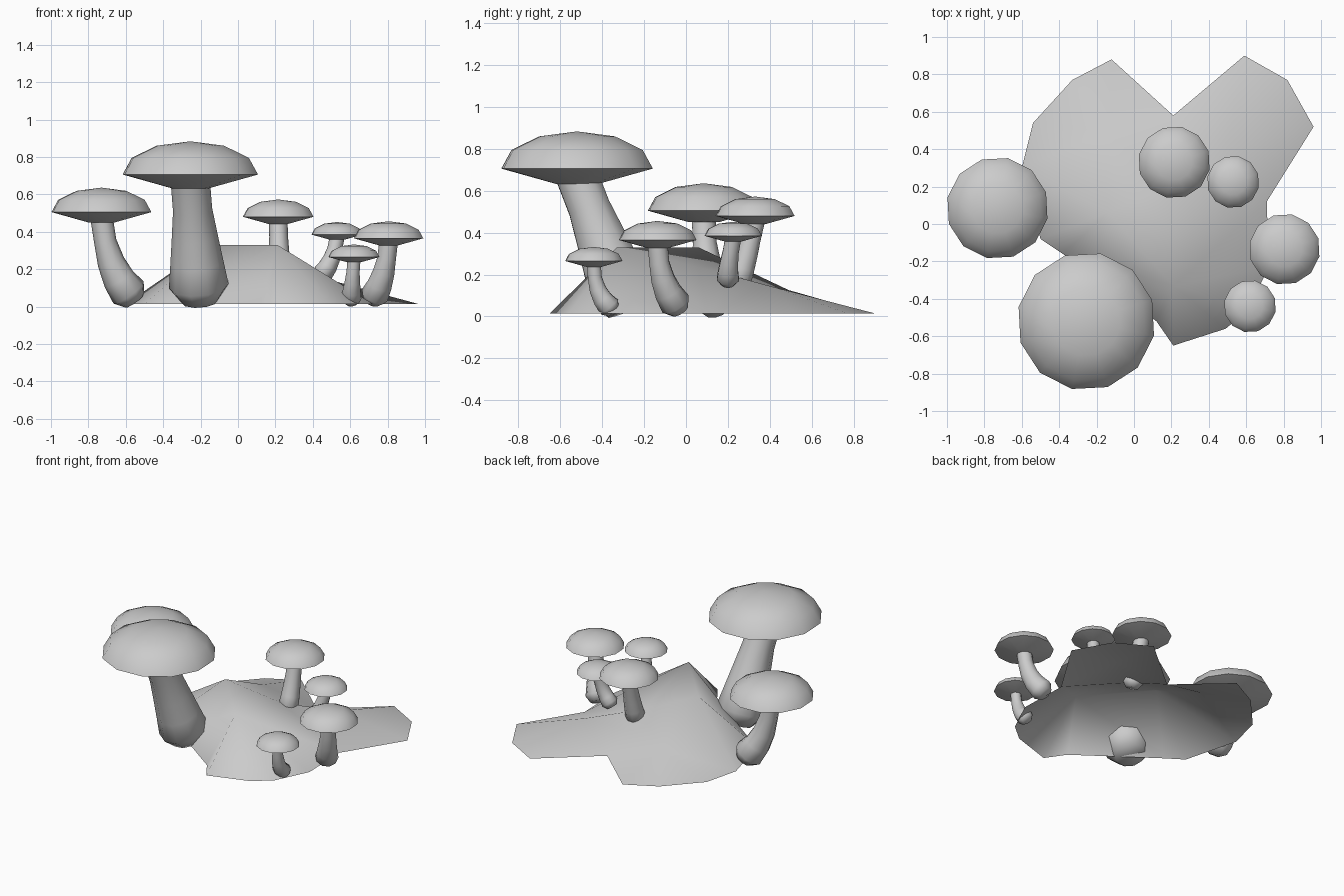
import bpy, bmesh
from math import pi, sin, cos, radians
from mathutils import Vector
from mathutils.geometry import delaunay_2d_cdt, interpolate_bezier

cube = bpy.data.objects.get("Cube")
if cube:
    bpy.data.objects.remove(cube)

GREY = (0.6, 0.6, 0.6, 1)
grey = bpy.data.materials.new("plain_grey")
grey.use_nodes = True
grey.diffuse_color = GREY
grey.node_tree.nodes["Principled BSDF"].inputs["Base Color"].default_value = GREY


def finish(name, bm, angle, recalc=True):
    """Turn a bmesh into a smooth object with sharp edges kept."""
    if recalc:
        bmesh.ops.recalc_face_normals(bm, faces=bm.faces[:])
    mesh = bpy.data.meshes.new(name)
    bm.to_mesh(mesh)
    bm.free()
    mesh.materials.append(grey)
    obj = bpy.data.objects.new(name, mesh)
    bpy.context.collection.objects.link(obj)
    bpy.ops.object.select_all(action='DESELECT')
    obj.select_set(True)
    bpy.context.view_layer.objects.active = obj
    bpy.ops.object.shade_smooth_by_angle(angle=radians(angle))
    return obj


def bridge(bm, lower, upper):
    n = len(lower)
    for i in range(n):
        j = (i + 1) % n
        bm.faces.new((lower[i], lower[j], upper[j], upper[i]))


def cap(name, centre, r):
    """Low dome with a sharp rim and a shallow cone below."""
    bm = bmesh.new()
    x, y, z = centre
    rings = [(0.27 * r, -0.2 * r)]
    rings += [(r * cos(a * pi / 6), 0.48 * r * sin(a * pi / 6)) for a in range(3)]
    loops = []
    for rad, h in rings:
        turn = [radians(30 * i + 18) for i in range(12)]
        loops.append([bm.verts.new((x + rad * cos(t), y + rad * sin(t), z + h)) for t in turn])
    for a, b in zip(loops, loops[1:]):
        bridge(bm, a, b)
    bm.faces.new(loops[0])
    apex = bm.verts.new((x, y, z + 0.48 * r))
    top = loops[-1]
    for i in range(12):
        bm.faces.new((top[i], top[(i + 1) % 12], apex))
    finish(name, bm, 50)


def stem(name, base, bend, top, r_base, r_top):
    """Curved tapering stalk with a bulging foot."""
    bm = bmesh.new()
    base, bend, top = Vector(base), Vector(bend), Vector(top)
    path = interpolate_bezier(base, base.lerp(bend, 0.67), top.lerp(bend, 0.67), top, 5)
    loops = []
    for k, p in enumerate(path):
        along = (path[min(k + 1, 4)] - path[max(k - 1, 0)]).normalized()
        side = Vector((0, 1, 0)).cross(along).normalized()
        front = along.cross(side)
        r = r_base + (r_top - r_base) * min(1, k / 3)
        if k == 0:
            # rounded foot below the widest ring
            foot = [(p - along * r_base * 0.55, r * 0.62), (p, r)]
        else:
            foot = [(p, r)]
        for c, rad in foot:
            loops.append([bm.verts.new(c + rad * (side * cos(i * pi / 5) + front * sin(i * pi / 5)))
                          for i in range(10)])
    for a, b in zip(loops, loops[1:]):
        bridge(bm, a, b)
    bm.faces.new(loops[0])
    bm.faces.new(loops[-1])
    finish(name, bm, 60)


# mound: open two-lobed sheet with a ridge
rim = [(0.96, 0.52), (0.82, 0.77), (0.59, 0.9), (0.21, 0.58), (-0.12, 0.88),
       (-0.33, 0.77), (-0.54, 0.54), (-0.6, 0.3), (-0.5, -0.08), (-0.38, -0.16),
       (0.12, -0.52), (0.21, -0.65), (0.49, -0.56), (0.61, -0.46), (0.72, -0.23), (0.71, 0.12)]
peaks = [(0.21, -0.33, 0.33), (-0.14, 0.06, 0.33), (0.5, 0.42, 0.14),
         (-0.15, 0.49, 0.126), (0.2, 0.2, 0.2)]
n = len(rim)
heights = [0.015] * n + [p[2] for p in peaks]
points = [Vector(p) for p in rim] + [Vector(p[:2]) for p in peaks]
edges = [(i, (i + 1) % n) for i in range(n)] + [(n, n + 1), (n + 1, n + 3)]
cos2d, _, tris, source, _, _ = delaunay_2d_cdt(points, edges, [], 1, 1e-5)
bm = bmesh.new()
verts = [bm.verts.new((c.x, c.y, heights[s[0]] if s else 0.015)) for c, s in zip(cos2d, source)]
for t in tris:
    bm.faces.new([verts[i] for i in t])
for f in bm.faces:
    f.normal_update()
    if f.normal.z < 0:
        f.normal_flip()
finish("mound", bm, 60, recalc=False)

# mushrooms: name, cap centre, cap radius, stem base, stem bend, base radius, top radius
mushrooms = [
    ("tall", (-0.255, -0.52, 0.706), 0.37, (-0.21, -0.31, 0.11), (-0.23, -0.4, 0.36), 0.16, 0.105),
    ("left", (-0.73, 0.085, 0.505), 0.273, (-0.585, 0.13, 0.075), (-0.7, 0.09, 0.2), 0.1, 0.06),
    ("back", (0.215, 0.33, 0.48), 0.193, (0.22, 0.25, 0.17), (0.22, 0.29, 0.28), 0.065, 0.05),
    ("small_back", (0.53, 0.225, 0.385), 0.14, (0.455, 0.2, 0.18), (0.51, 0.2, 0.24), 0.055, 0.04),
    ("right", (0.805, -0.135, 0.365), 0.19, (0.73, -0.05, 0.06), (0.79, -0.13, 0.16), 0.075, 0.05),
    ("small_front", (0.62, -0.44, 0.265), 0.14, (0.605, -0.365, 0.045), (0.61, -0.44, 0.11), 0.055, 0.035),
]
for name, centre, r, base, bend, r_base, r_top in mushrooms:
    cap(name + "_cap", centre, r)
    x, y, z = centre
    stem(name + "_stem", base, bend, (x, y, z - 0.1 * r), r_base, r_top)
